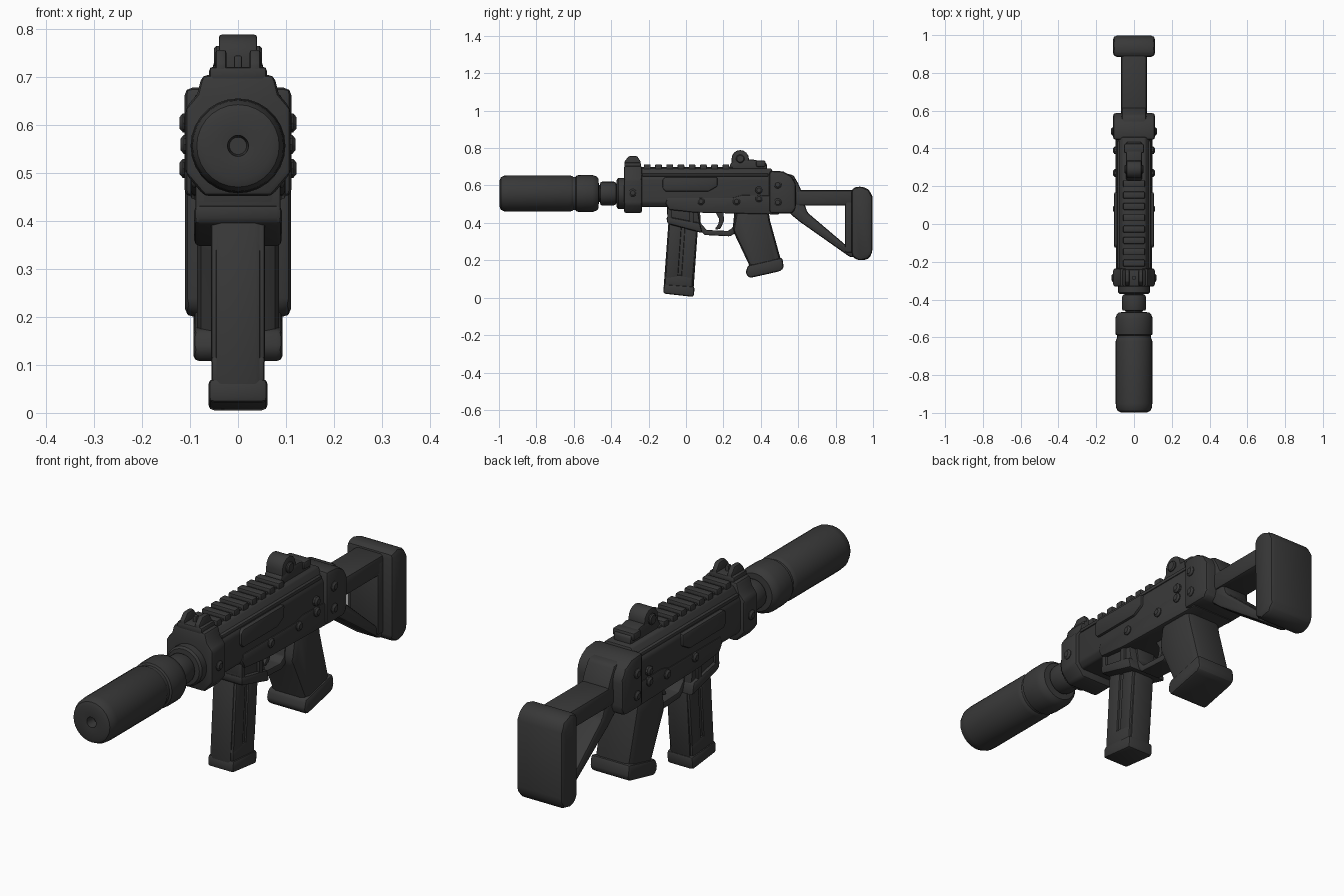
import bpy, bmesh, math
from mathutils import Vector

dark = bpy.data.materials.new("charcoal")
dark.diffuse_color = (0.04, 0.04, 0.04, 1)


def finish(name, bm, bevel=0.0, seg=2):
    """Bevel the sharp edges, then turn the bmesh into a shaded object."""
    bmesh.ops.recalc_face_normals(bm, faces=bm.faces)
    if bevel:
        edges = [e for e in bm.edges if e.is_manifold and e.calc_face_angle() > math.radians(28)]
        bmesh.ops.bevel(bm, geom=edges, offset=bevel, segments=seg, profile=0.5,
                        affect='EDGES', clamp_overlap=True)
    me = bpy.data.meshes.new(name)
    bm.to_mesh(me)
    bm.free()
    me.materials.append(dark)
    ob = bpy.data.objects.new(name, me)
    bpy.context.collection.objects.link(ob)
    bpy.ops.object.select_all(action='DESELECT')
    ob.select_set(True)
    bpy.context.view_layer.objects.active = ob
    bpy.ops.object.shade_smooth_by_angle(angle=math.radians(35))
    return ob


def prism(name, pts, lo, hi, axis='x', bevel=0.008):
    """Extrude a (y,z) outline along x, or an (x,z) outline along y."""
    bm = bmesh.new()
    at = (lambda p, t: (t, p[0], p[1])) if axis == 'x' else (lambda p, t: (p[0], t, p[1]))
    a = [bm.verts.new(at(p, lo)) for p in pts]
    b = [bm.verts.new(at(p, hi)) for p in pts]
    bm.faces.new(a)
    bm.faces.new(b[::-1])
    for i in range(len(pts)):
        j = (i + 1) % len(pts)
        bm.faces.new((a[i], b[i], b[j], a[j]))
    return finish(name, bm, bevel)


def slab(name, pts, hw, bevel=0.008):
    return prism(name, pts, -hw, hw, 'x', bevel)


def box(name, y0, y1, z0, z1, hw, bevel=0.008):
    return slab(name, [(y0, z0), (y1, z0), (y1, z1), (y0, z1)], hw, bevel)


def lathe(name, profile, n=28, centre=(0, 0, 0.557), axis='y'):
    """Spin (radius, distance) points around a y or x axis."""
    bm = bmesh.new()
    c = Vector(centre)
    rings = []
    for r, d in profile:
        ring = []
        for i in range(n):
            t = 2 * math.pi * i / n
            u, v = r * math.cos(t), r * math.sin(t)
            ring.append(bm.verts.new(c + Vector((u, d, v) if axis == 'y' else (d, u, v))))
        rings.append(ring)
    for p, q in zip(rings, rings[1:]):
        for i in range(n):
            bm.faces.new((p[i], p[(i + 1) % n], q[(i + 1) % n], q[i]))
    bm.faces.new(rings[0])
    bm.faces.new(rings[-1])
    return finish(name, bm)


# Muzzle tube with bore, groove and rear band
lathe("muzzle_tube", [(0.018, -0.95), (0.022, -0.992), (0.07, -0.997), (0.086, -0.99),
                      (0.095, -0.972), (0.097, -0.95), (0.097, -0.62), (0.092, -0.607),
                      (0.089, -0.603), (0.089, -0.59), (0.097, -0.585), (0.099, -0.56),
                      (0.099, -0.50), (0.091, -0.478), (0.08, -0.468), (0.05, -0.466)])
lathe("barrel_neck", [(0.045, -0.48), (0.045, -0.46), (0.061, -0.457), (0.063, -0.45),
                      (0.063, -0.385), (0.058, -0.375), (0.05, -0.372), (0.05, -0.30)])
lathe("barrel_collar", [(0.05, -0.372), (0.076, -0.37), (0.084, -0.362), (0.084, -0.30)])

# Front block and its sight
prism("front_block", [(-0.07, 0.452), (0.07, 0.452), (0.11, 0.5), (0.11, 0.635), (0.085, 0.665),
                      (0.075, 0.705), (-0.075, 0.705), (-0.085, 0.665), (-0.11, 0.635),
                      (-0.11, 0.5)], -0.332, -0.235, 'y', 0.012)
box("front_sight_base", -0.33, -0.24, 0.69, 0.722, 0.06)
for s in (-1, 1):
    x = sorted((s * 0.024, s * 0.047))
    prism("front_sight_ear", [(-0.33, 0.69), (-0.24, 0.69), (-0.243, 0.73), (-0.262, 0.757),
                              (-0.305, 0.757), (-0.328, 0.73)], x[0], x[1], 'x', 0.006)
box("front_sight_post", -0.295, -0.275, 0.7, 0.745, 0.008, 0.003)

# Upper and lower receiver
prism("upper_receiver", [(-0.075, 0.485), (0.075, 0.485), (0.094, 0.51), (0.094, 0.635),
                         (0.06, 0.69), (-0.06, 0.69), (-0.094, 0.635), (-0.094, 0.51)],
      -0.245, 0.46, 'y', 0.008)
slab("lower_receiver", [(-0.11, 0.505), (-0.09, 0.47), (0.05, 0.455), (0.5, 0.445),
                        (0.5, 0.545), (0.3, 0.55), (0.25, 0.535), (-0.1, 0.535)], 0.099)
slab("side_panel", [(-0.125, 0.585), (-0.11, 0.568), (0.12, 0.568), (0.168, 0.595),
                    (0.168, 0.645), (-0.11, 0.645), (-0.125, 0.632)], 0.105, 0.007)
box("side_rail", -0.235, 0.44, 0.648, 0.664, 0.09, 0.005)

# Rear cap and stock hinge
slab("rear_cap", [(0.445, 0.45), (0.57, 0.45), (0.588, 0.48), (0.588, 0.61), (0.565, 0.65),
                  (0.52, 0.675), (0.445, 0.68)], 0.112, 0.02)
slab("stock_hinge", [(0.53, 0.5), (0.61, 0.5), (0.618, 0.57), (0.6, 0.61),
                     (0.575, 0.655), (0.53, 0.665)], 0.065, 0.012)

# Top rail with teeth
box("rail_base", -0.24, 0.25, 0.675, 0.698, 0.048, 0.004)
for i in range(8):
    y = -0.225 + i * 0.06
    box("rail_tooth", y, y + 0.036, 0.68, 0.713, 0.058, 0.006)

# Rear sight
slab("rear_sight_base", [(0.225, 0.68), (0.435, 0.68), (0.432, 0.718), (0.4, 0.73),
                         (0.35, 0.74), (0.24, 0.722)], 0.042)
slab("rear_sight_hood", [(0.29 + 0.046 * math.cos(math.pi * i / 8),
                          0.743 + 0.046 * math.sin(math.pi * i / 8)) for i in range(9)]
     + [(0.244, 0.69), (0.336, 0.69)], 0.04, 0.006)
lathe("rear_sight_knob", [(0.018, -0.05), (0.023, -0.045), (0.023, 0.045), (0.018, 0.05)],
      14, (0, 0.29, 0.743), 'x')
box("rear_sight_catch", 0.375, 0.425, 0.7, 0.733, 0.052, 0.008)

# Rivets on both sides
for y, z, r, x in [(-0.285, 0.56, 0.021, 0.12), (0.08, 0.515, 0.02, 0.11), (0.27, 0.515, 0.02, 0.11),
                   (0.39, 0.575, 0.02, 0.11), (0.39, 0.53, 0.02, 0.11),
                   (0.49, 0.605, 0.021, 0.122), (0.49, 0.51, 0.021, 0.122)]:
    lathe("rivet", [(r * 0.6, -x), (r, -x + 0.007), (r, x - 0.007), (r * 0.6, x)],
          10, (0, y, z), 'x')

# Magazine well with rim
slab("magazine_well", [(-0.105, 0.515), (0.055, 0.515), (0.078, 0.375), (-0.098, 0.41)], 0.078)
slab("well_rim", [(-0.105, 0.435), (0.075, 0.4), (0.088, 0.345), (-0.1, 0.395)], 0.092, 0.012)
for y in (-0.1, 0.018):
    box("well_rib", y, y + 0.026, 0.4, 0.515, 0.089, 0.006)

# Magazine: core, raised side strips, foot
slab("magazine_core", [(-0.092, 0.43), (0.068, 0.43), (0.04, 0.04), (-0.12, 0.05)], 0.048, 0.012)
slab("magazine_front_strip", [(-0.088, 0.41), (-0.022, 0.41), (-0.043, 0.11), (-0.11, 0.1)],
     0.056, 0.007)
slab("magazine_rear_strip", [(-0.004, 0.41), (0.062, 0.41), (0.036, 0.1), (-0.025, 0.11)],
     0.056, 0.007)
slab("magazine_lower_strip", [(-0.11, 0.12), (0.036, 0.12), (0.034, 0.05), (-0.114, 0.06)],
     0.055, 0.007)
slab("magazine_foot", [(-0.118, 0.072), (0.046, 0.06), (0.042, 0.004), (-0.122, 0.022)], 0.062, 0.012)

# Trigger guard and trigger
slab("trigger_guard", [(0.05, 0.47), (0.05, 0.39), (0.1, 0.335), (0.235, 0.328), (0.29, 0.36),
                       (0.29, 0.47), (0.26, 0.47), (0.25, 0.375), (0.225, 0.357),
                       (0.11, 0.362), (0.078, 0.4), (0.075, 0.47)], 0.045, 0.006)
slab("trigger", [(0.15, 0.47), (0.2, 0.47), (0.203, 0.41), (0.185, 0.37), (0.16, 0.362),
                 (0.157, 0.374), (0.172, 0.39), (0.178, 0.42)], 0.018, 0.004)

# Grip with cap
slab("grip", [(0.27, 0.47), (0.44, 0.47), (0.45, 0.41), (0.508, 0.2), (0.5, 0.16), (0.345, 0.13),
              (0.335, 0.18), (0.25, 0.36)], 0.085, 0.026)
slab("grip_cap", [(0.33, 0.172), (0.515, 0.215), (0.523, 0.16), (0.505, 0.142),
                  (0.34, 0.105), (0.318, 0.13)], 0.093, 0.016)

# Stock: top tube, struts and butt pad
box("stock_tube", 0.56, 0.91, 0.492, 0.575, 0.068, 0.016)
slab("stock_strut", [(0.555, 0.51), (0.555, 0.45), (0.61, 0.405), (0.88, 0.215), (0.91, 0.225),
                     (0.91, 0.255), (0.85, 0.285), (0.65, 0.455), (0.63, 0.51)], 0.06, 0.012)
box("stock_upright", 0.85, 0.92, 0.24, 0.56, 0.068, 0.012)
slab("butt_pad", [(0.885, 0.585), (0.93, 0.597), (0.978, 0.58), (0.997, 0.54), (0.997, 0.24),
                  (0.975, 0.205), (0.925, 0.197), (0.885, 0.22)], 0.111, 0.02)
